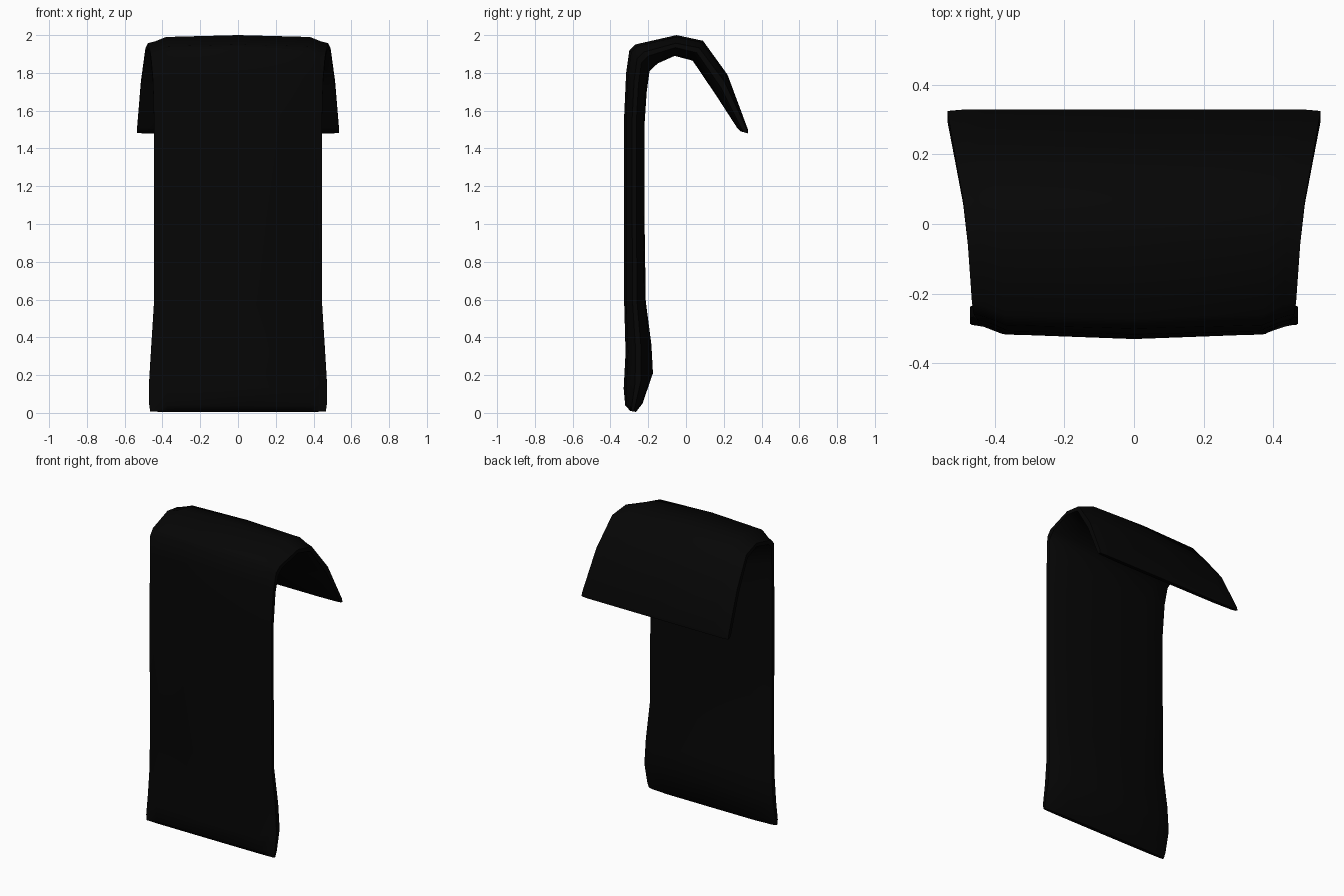
import bpy
import bmesh
from mathutils import Vector

if "Cube" in bpy.data.objects:
    bpy.data.objects.remove(bpy.data.objects["Cube"], do_unlink=True)

black = bpy.data.materials.new("black_cloth")
black.use_nodes = True
color = (0.0017, 0.0017, 0.0017, 1)
black.diffuse_color = color
bsdf = black.node_tree.nodes["Principled BSDF"]
bsdf.inputs["Base Color"].default_value = color
bsdf.inputs["Roughness"].default_value = 0.9

# Stations along the strip: outer y, z, inner y, z, half width, edge rounding
stations = [
    (-.295, .01, -.265, .005, .465, .3),
    (-.322, .04, -.23, .05, .47, 1),
    (-.33, .13, -.175, .21, .47, 1),
    (-.32, .32, -.183, .36, .46, 1),
    (-.327, .57, -.213, .59, .445, 1),
    (-.327, 1.05, -.22, 1.05, .445, 1),
    (-.327, 1.58, -.22, 1.52, .445, 1),
    (-.317, 1.80, -.208, 1.70, .45, 1),
    (-.30, 1.92, -.193, 1.81, .46, 1),
    (-.27, 1.95, -.15, 1.85, .465, 1),
    (-.05, 2.0, -.06, 1.89, .477, 1),
    (.09, 1.97, .035, 1.865, .49, .9),
    (.22, 1.79, .16, 1.68, .514, .7),
    (.328, 1.50, .27, 1.51, .535, 0),
    (.328, 1.48, .29, 1.49, .535, 0),
]

# Cross-section: fraction of half width, depth when rounded, depth when flat
half = [(0, 0, 0), (.8, .09, 0), (.92, .3, 0), (1, .39, .1),
        (1, .6, .6), (.95, .68, .8), (.7, .94, 1), (0, 1, 1)]
section = half + [(-u, a, b) for u, a, b in reversed(half[1:-1])]

# Loft the strip and cap both ends
bm = bmesh.new()
rings = []
for oy, oz, iy, iz, width, rounding in stations:
    outer, inner = Vector((0, oy, oz)), Vector((0, iy, iz))
    ring = []
    for u, rounded, flat in section:
        p = outer.lerp(inner, flat + (rounded - flat) * rounding)
        p.x = u * width
        ring.append(bm.verts.new(p))
    rings.append(ring)
n = len(section)
for a, b in zip(rings, rings[1:]):
    for i in range(n):
        j = (i + 1) % n
        bm.faces.new((a[i], a[j], b[j], b[i]))
bm.faces.new(rings[0])
bm.faces.new(rings[-1])
bmesh.ops.recalc_face_normals(bm, faces=bm.faces)

mesh = bpy.data.meshes.new("cloth_strip")
bm.to_mesh(mesh)
bm.free()
mesh.materials.append(black)
cloth = bpy.data.objects.new("folded_cloth_strip", mesh)
bpy.context.collection.objects.link(cloth)

# Soft shading with crisp borders
bpy.ops.object.select_all(action="DESELECT")
cloth.select_set(True)
bpy.context.view_layer.objects.active = cloth
bpy.ops.object.shade_smooth_by_angle(angle=0.9)
